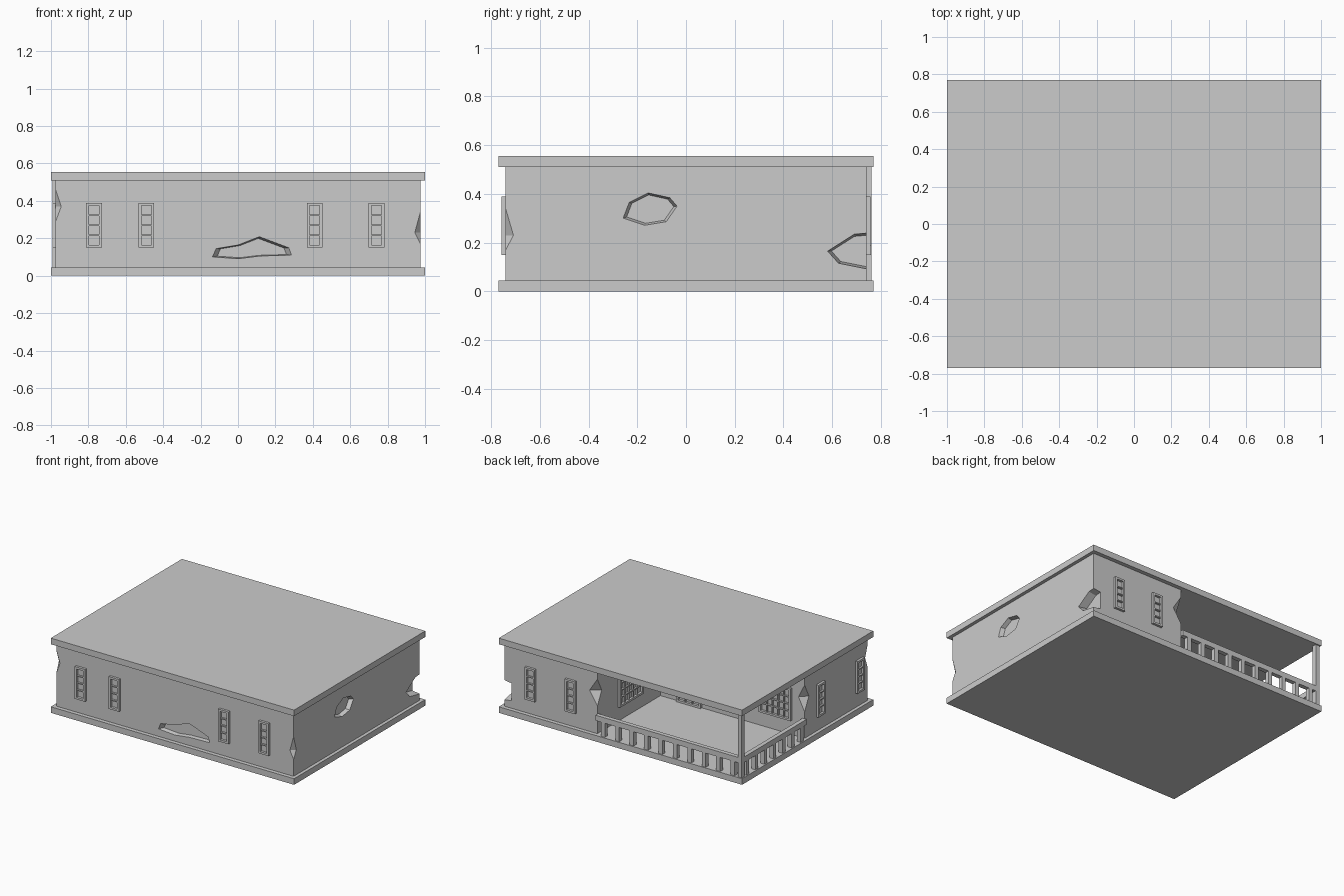
import bpy, bmesh, math
from mathutils import Matrix, Vector

cube = bpy.data.objects.get("Cube")
if cube:
    bpy.data.objects.remove(cube, do_unlink=True)

stone = bpy.data.materials.new("pale_grey_stone")
stone.use_nodes = True
grey = (0.6, 0.6, 0.6, 1)
stone.diffuse_color = grey
stone.node_tree.nodes["Principled BSDF"].inputs["Base Color"].default_value = grey

FLOOR, CEILING = 0.045, 0.51
WX, WY = 0.975, 0.74          # outer wall planes
PX, PY = 0.21, 0.0            # inner corner of the porch


def finish(bm, name):
    bmesh.ops.recalc_face_normals(bm, faces=bm.faces)
    mesh = bpy.data.meshes.new(name)
    bm.to_mesh(mesh)
    bm.free()
    mesh.materials.append(stone)
    obj = bpy.data.objects.new(name, mesh)
    bpy.context.collection.objects.link(obj)
    return obj


def add_box(bm, lo, hi, frame=Matrix()):
    lo, hi = Vector(lo), Vector(hi)
    m = Matrix.Translation((lo + hi) / 2) @ Matrix.Diagonal((*(hi - lo), 1))
    bmesh.ops.create_cube(bm, size=1, matrix=frame @ m)


def box(name, lo, hi):
    bm = bmesh.new()
    add_box(bm, lo, hi)
    return finish(bm, name)


def wall_frame(x, y, degrees):
    # Local x runs along the wall, local -y points out of it
    return Matrix.Translation((x, y, 0)) @ Matrix.Rotation(math.radians(degrees), 4, "Z")


def loft(bm, lower, upper):
    a = [bm.verts.new(p) for p in lower]
    b = [bm.verts.new(p) for p in upper]
    bm.faces.new(a)
    bm.faces.new(b)
    for i in range(len(a)):
        j = (i + 1) % len(a)
        bm.faces.new((a[i], a[j], b[j], b[i]))


# Slabs
box("base_slab", (-1, -0.77, 0), (1, 0.77, FLOOR))
box("roof_slab", (-1, -0.77, CEILING), (1, 0.77, 0.555))

# L-shaped walls around the corner porch
plan = [(-WX, -WY), (WX, -WY), (WX, WY), (PX, WY), (PX, PY), (-WX, PY)]
bm = bmesh.new()
loft(bm, [(x, y, FLOOR) for x, y in plan], [(x, y, CEILING) for x, y in plan])
walls = finish(bm, "walls")

# Cutter for the broken patches and chipped corners
cut = bmesh.new()


def dent(frame, outline, depth=0.03, shrink=0.86):
    n = len(outline)
    cu = sum(p[0] for p in outline) / n
    cz = sum(p[1] for p in outline) / n
    outer = [frame @ Vector((u, -0.004, z)) for u, z in outline]
    inner = [frame @ Vector((cu + (u - cu) * shrink, depth, cz + (z - cz) * shrink))
             for u, z in outline]
    loft(cut, outer, inner)


def chip(x, y, z, rx, ry, low, high):
    ring = [cut.verts.new((x + a, y + b, z))
            for a, b in ((rx, 0), (0, ry), (-rx, 0), (0, -ry))]
    for tip_z in (z - low, z + high):
        tip = cut.verts.new((x, y, tip_z))
        for i in range(4):
            cut.faces.new((ring[i], ring[(i + 1) % 4], tip))


dent(wall_frame(0, -WY, 0),
     [(-0.14, 0.10), (-0.12, 0.145), (0, 0.165), (0.115, 0.21),
      (0.275, 0.15), (0.29, 0.11), (0.12, 0.105), (0, 0.09)])
dent(wall_frame(WX, 0, 90),
     [(-0.26, 0.30), (-0.235, 0.365), (-0.155, 0.405), (-0.065, 0.385),
      (-0.035, 0.35), (-0.08, 0.285), (-0.17, 0.27)])
dent(wall_frame(WX, 0, 90),
     [(0.58, 0.165), (0.69, 0.235), (0.80, 0.245), (0.80, 0.08), (0.625, 0.115)], 0.06)
chip(WX, -WY, 0.23, 0.03, 0.032, 0.06, 0.11)
chip(-WX, -WY, 0.37, 0.03, 0.03, 0.08, 0.09)
chip(PX, WY, 0.35, 0.065, 0.05, 0.10, 0.10)
chip(-WX, PY, 0.34, 0.05, 0.05, 0.10, 0.10)
cutter = finish(cut, "damage_cutter")
cutter.hide_render = True

mod = walls.modifiers.new("damage", "BOOLEAN")
mod.operation = "DIFFERENCE"
mod.solver = "EXACT"
mod.object = cutter
bpy.context.view_layer.objects.active = walls
bpy.ops.object.modifier_apply(modifier=mod.name)
bpy.data.objects.remove(cutter, do_unlink=True)


# Framed windows with glazing bars
def window(name, frame, width=0.084, low=0.15, high=0.39, cols=1, rows=4):
    bm = bmesh.new()
    t, proud, h = 0.015, 0.018, width / 2
    for s in (-h, h - t):
        add_box(bm, (s, -proud, low), (s + t, 0.005, high), frame)
    for z in (low, high - t):
        add_box(bm, (t - h, -proud, z), (h - t, 0.005, z + t), frame)
    bar = 0.004
    for i in range(1, rows):
        z = low + t + (high - low - 2 * t) * i / rows
        add_box(bm, (t - h, -0.014, z - bar), (h - t, 0.005, z + bar), frame)
    for i in range(1, cols):
        u = t - h + (width - 2 * t) * i / cols
        add_box(bm, (u - bar, -0.013, low + t), (u + bar, 0.005, high - t), frame)
    finish(bm, name)


for x in (-0.77, -0.49, 0.41, 0.74):
    window("front_window", wall_frame(x, -WY, 0))
for x in (0.425, 0.755):
    window("back_window", wall_frame(x, WY, 180))
for y in (-0.18, -0.64):
    window("side_window", wall_frame(-WX, y, -90))
window("porch_side_window", wall_frame(PX, 0.36, -90), width=0.28, cols=5)
window("porch_back_window", wall_frame(-0.74, PY, 180), width=0.26, cols=5)
window("porch_door", wall_frame(-0.03, PY, 180), width=0.2, low=FLOOR, high=0.4, cols=3)

# Porch post and railing
CX, CY, R = -0.975, 0.745, 0.016
box("porch_post", (CX - R, CY - R, FLOOR), (CX + R, CY + R, CEILING))
RAIL_LOW, RAIL_HIGH = 0.15, 0.19
box("back_rail", (CX + R, CY - R, RAIL_LOW), (PX, CY + R, RAIL_HIGH))
box("side_rail", (CX - R, PY, RAIL_LOW), (CX + R, CY - R, RAIL_HIGH))


def balusters(name, start, end, count):
    bm = bmesh.new()
    start, end = Vector(start), Vector(end)
    half = Vector((0.016, 0.016))
    for i in range(count):
        p = start.lerp(end, (i + 0.5) / count)
        add_box(bm, (*(p - half), FLOOR), (*(p + half), RAIL_LOW))
    finish(bm, name)


balusters("back_balusters", (CX, CY), (PX, CY), 10)
balusters("side_balusters", (CX, CY), (CX, PY), 7)
